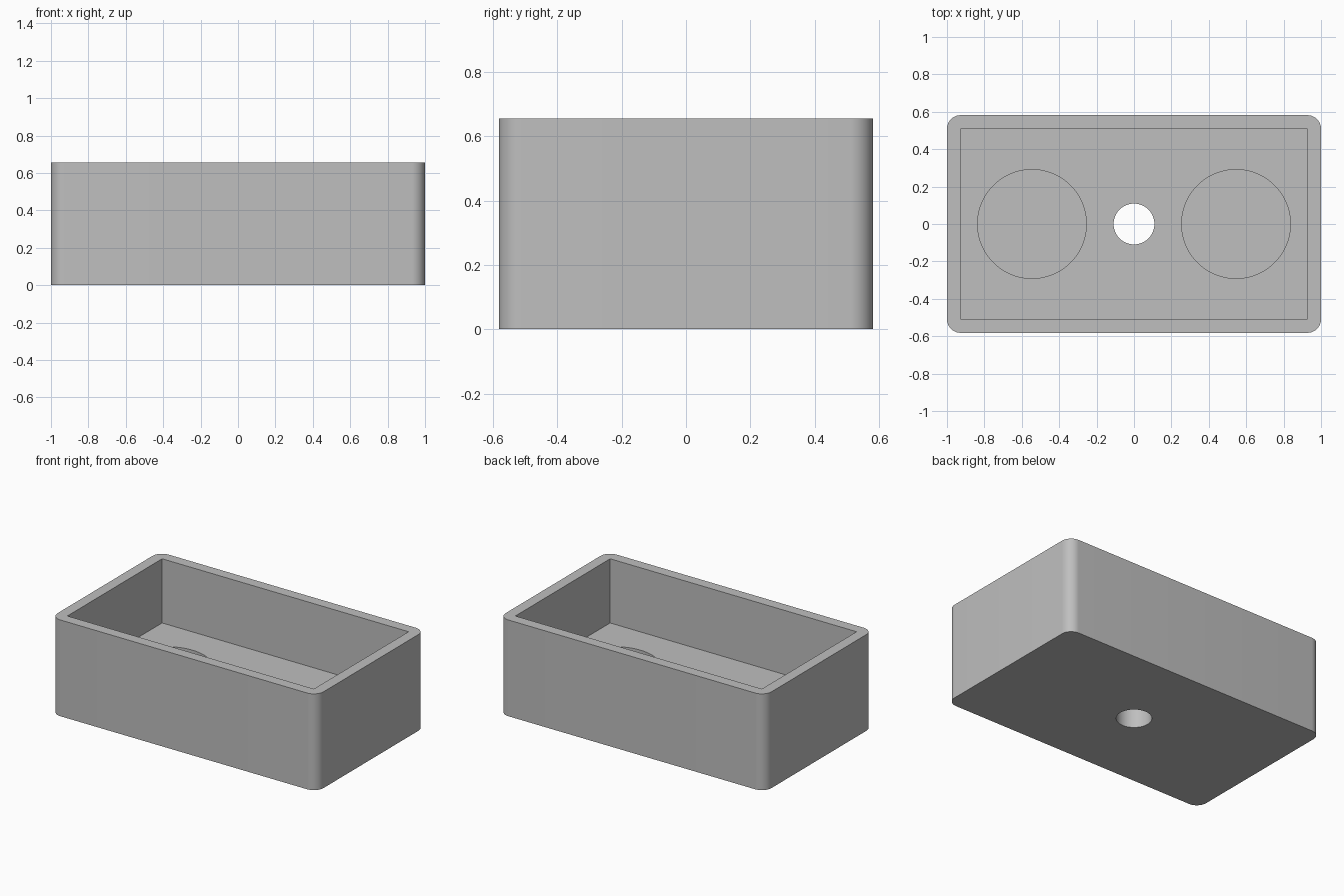
import bpy
import bmesh
from math import pi, sin, cos, radians

if "Cube" in bpy.data.objects:
    bpy.data.objects.remove(bpy.data.objects["Cube"], do_unlink=True)

U = 2 / 55                      # design unit: the tray is 55 x 32 x 18
HALF_X, HALF_Y, TOP = 1.0, 16 * U, 18 * U
WALL, FLOOR = 2 * U, 6 * U
RECESS_DEPTH = 3 * U

grey = bpy.data.materials.new("plain_grey")
grey.use_nodes = True
grey.diffuse_color = (0.52, 0.52, 0.52, 1)
grey.node_tree.nodes["Principled BSDF"].inputs["Base Color"].default_value = (0.52, 0.52, 0.52, 1)


def prism(name, outline, z0, z1):
    """Extrude a counter-clockwise outline from z0 up to z1."""
    bm = bmesh.new()
    base = bm.faces.new([bm.verts.new((x, y, z0)) for x, y in outline])
    ext = bmesh.ops.extrude_face_region(bm, geom=[base])
    for v in ext["geom"]:
        if isinstance(v, bmesh.types.BMVert):
            v.co.z = z1
    bmesh.ops.recalc_face_normals(bm, faces=bm.faces)
    mesh = bpy.data.meshes.new(name)
    bm.to_mesh(mesh)
    bm.free()
    mesh.materials.append(grey)
    obj = bpy.data.objects.new(name, mesh)
    bpy.context.collection.objects.link(obj)
    return obj


def circle(cx, r, n=96):
    return [(cx + r * cos(2 * pi * i / n), r * sin(2 * pi * i / n)) for i in range(n)]


def rounded_rectangle(hx, hy, r, steps=12):
    points = []
    for k, (sx, sy) in enumerate([(1, 1), (-1, 1), (-1, -1), (1, -1)]):
        for i in range(steps + 1):
            a = (k + i / steps) * pi / 2
            points.append((sx * (hx - r) + r * cos(a), sy * (hy - r) + r * sin(a)))
    return points


# Outer body with rounded upright corners
tray = prism("tray_body", rounded_rectangle(HALF_X, HALF_Y, WALL), 0, TOP)

# Square-cornered cavity, central drain hole and two round recesses
ix, iy = HALF_X - WALL, HALF_Y - WALL
cutters = [
    prism("cavity_cutter", [(-ix, -iy), (ix, -iy), (ix, iy), (-ix, iy)], FLOOR, TOP + 0.1),
    prism("drain_cutter", circle(0, 3 * U), -0.1, FLOOR + 0.1),
]
for side, name in ((-1, "right_recess_cutter"), (1, "left_recess_cutter")):
    cutters.append(prism(name, circle(side * 15 * U, 8 * U), FLOOR - RECESS_DEPTH, FLOOR + 0.1))

bpy.ops.object.select_all(action='DESELECT')
bpy.context.view_layer.objects.active = tray
tray.select_set(True)
for cutter in cutters:
    cutter.hide_render = True
    mod = tray.modifiers.new(cutter.name, 'BOOLEAN')
    mod.operation = 'DIFFERENCE'
    mod.solver = 'EXACT'
    mod.object = cutter
    bpy.ops.object.modifier_apply(modifier=mod.name)
    bpy.data.objects.remove(cutter, do_unlink=True)

bpy.ops.object.shade_smooth_by_angle(angle=radians(30))
